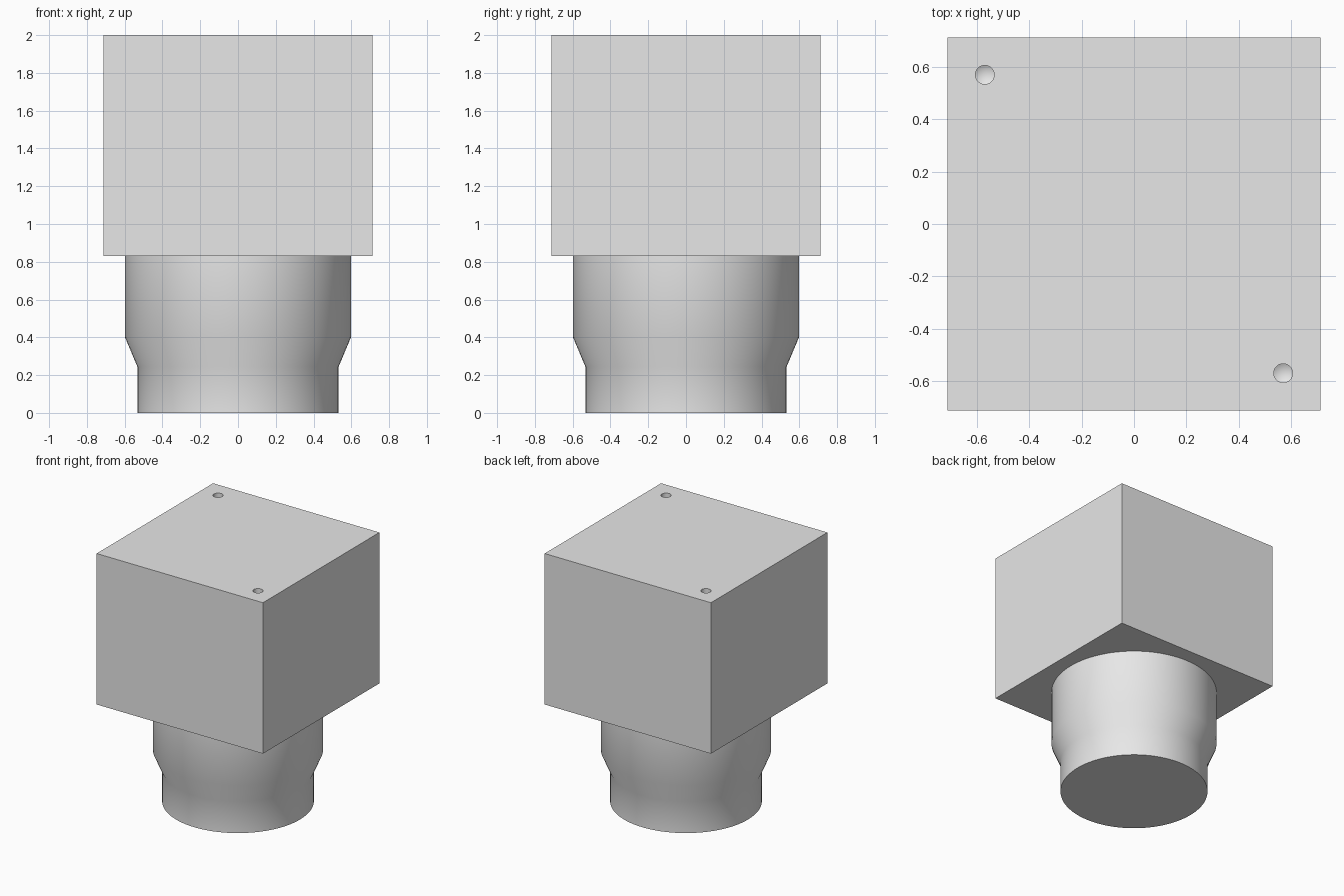
import bpy, bmesh, math

if "Cube" in bpy.data.objects:
    bpy.data.objects.remove(bpy.data.objects["Cube"], do_unlink=True)

# Single plain grey material
grey = bpy.data.materials.new("plain_grey")
grey.use_nodes = True
COLOUR = (0.8, 0.8, 0.8, 1.0)
grey.diffuse_color = COLOUR
grey.node_tree.nodes["Principled BSDF"].inputs["Base Color"].default_value = COLOUR

HALF = 0.713        # half width of the block
BLOCK_BASE = 0.83   # underside of the block
TOP = 2.0


def finish(name, bm):
    """Turn a bmesh into a linked, coloured object."""
    bmesh.ops.recalc_face_normals(bm, faces=bm.faces)
    mesh = bpy.data.meshes.new(name)
    bm.to_mesh(mesh)
    bm.free()
    mesh.materials.append(grey)
    obj = bpy.data.objects.new(name, mesh)
    bpy.context.collection.objects.link(obj)
    return obj


def activate(obj):
    bpy.ops.object.select_all(action="DESELECT")
    obj.select_set(True)
    bpy.context.view_layer.objects.active = obj


def lathe(name, profile, sides, centre=(0, 0)):
    """Revolve (radius, z) points about a vertical axis; radius 0 closes the end."""
    bm = bmesh.new()
    verts = [bm.verts.new((centre[0] + r, centre[1], z)) for r, z in profile]
    edges = [bm.edges.new(pair) for pair in zip(verts, verts[1:])]
    bmesh.ops.spin(bm, geom=verts + edges, cent=(*centre, 0), axis=(0, 0, 1),
                   angle=math.tau, steps=sides)
    bmesh.ops.remove_doubles(bm, verts=bm.verts, dist=0.0001)
    return finish(name, bm)


# Square block
bm = bmesh.new()
bmesh.ops.create_cube(bm, size=1)
bmesh.ops.scale(bm, vec=(2 * HALF, 2 * HALF, TOP - BLOCK_BASE), verts=bm.verts)
bmesh.ops.translate(bm, vec=(0, 0, (TOP + BLOCK_BASE) / 2), verts=bm.verts)
block = finish("block", bm)

# Two drilled holes with conical tips in opposite top corners
for side in (-1, 1):
    drill = lathe("hole_cutter",
                  [(0, TOP - 0.12), (0.036, TOP - 0.1), (0.036, TOP + 0.05), (0, TOP + 0.05)],
                  32, (0.57 * side, -0.57 * side))
    drill.hide_render = True
    cut = block.modifiers.new("drill_hole", "BOOLEAN")
    cut.operation = "DIFFERENCE"
    cut.solver = "EXACT"
    cut.object = drill
    activate(block)
    bpy.ops.object.modifier_apply(modifier=cut.name)
    bpy.data.objects.remove(drill, do_unlink=True)

# Round stepped neck with a tapered shoulder
neck = lathe("neck", [(0, 0), (0.533, 0), (0.533, 0.245), (0.598, 0.4),
                      (0.598, BLOCK_BASE), (0, BLOCK_BASE)], 96)

for obj in (block, neck):
    activate(obj)
    bpy.ops.object.shade_smooth_by_angle(angle=math.radians(30))
